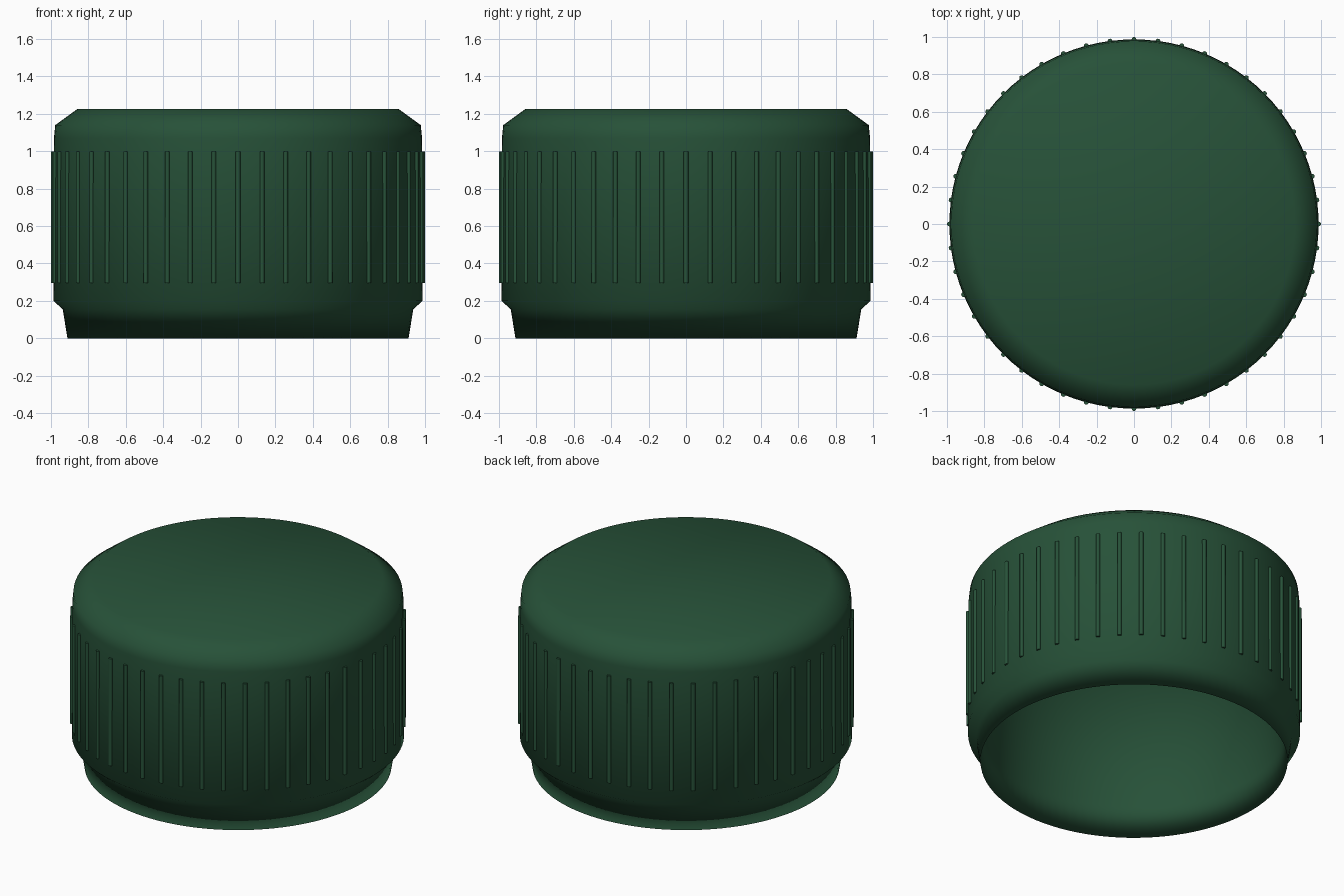
import bpy, bmesh, math
from mathutils import Matrix, Vector

if "Cube" in bpy.data.objects:
    bpy.data.objects.remove(bpy.data.objects["Cube"])

green = bpy.data.materials.new("cap_green")
green.diffuse_color = (0.02, 0.083, 0.04, 1)
green.use_nodes = True
green.node_tree.nodes["Principled BSDF"].inputs["Base Color"].default_value = green.diffuse_color


def finish(bm, name):
    bmesh.ops.recalc_face_normals(bm, faces=bm.faces)
    for f in bm.faces:
        f.smooth = True
    me = bpy.data.meshes.new(name)
    bm.to_mesh(me)
    bm.free()
    me.materials.append(green)
    ob = bpy.data.objects.new(name, me)
    bpy.context.collection.objects.link(ob)
    return ob


# Hollow cap shell: outer wall, sharp rim and inner wall in one lathe profile
profile = [(0, 1.225), (0.86, 1.225), (0.977, 1.14), (0.984, 1.07), (0.987, 0.2),
           (0.937, 0.155), (0.912, 0), (0.89, 0.2), (0.87, 1.05), (0, 1.05)]
bm = bmesh.new()
verts = [bm.verts.new((r, 0, z)) for r, z in profile]
edges = [bm.edges.new(p) for p in zip(verts, verts[1:])]
bmesh.ops.spin(bm, geom=verts + edges, cent=(0, 0, 0), axis=(0, 0, 1),
               angle=math.tau, steps=96, use_duplicate=False)
bmesh.ops.remove_doubles(bm, verts=bm.verts, dist=0.0005)
finish(bm, "cap_shell")

# Grip ribs: thin upright rods half sunk in the wall
bm = bmesh.new()
COUNT, Z0, Z1 = 48, 0.295, 0.998
for i in range(COUNT):
    a = math.tau * i / COUNT
    pos = Vector((0.987 * math.cos(a), 0.987 * math.sin(a), (Z0 + Z1) / 2))
    bmesh.ops.create_cone(bm, cap_ends=True, segments=10, radius1=0.0125,
                          radius2=0.0125, depth=Z1 - Z0,
                          matrix=Matrix.Translation(pos) @ Matrix.Rotation(a, 4, 'Z'))
ribs = finish(bm, "grip_ribs")
bpy.context.view_layer.objects.active = ribs
ribs.select_set(True)
bpy.ops.object.shade_smooth_by_angle(angle=math.radians(40))
